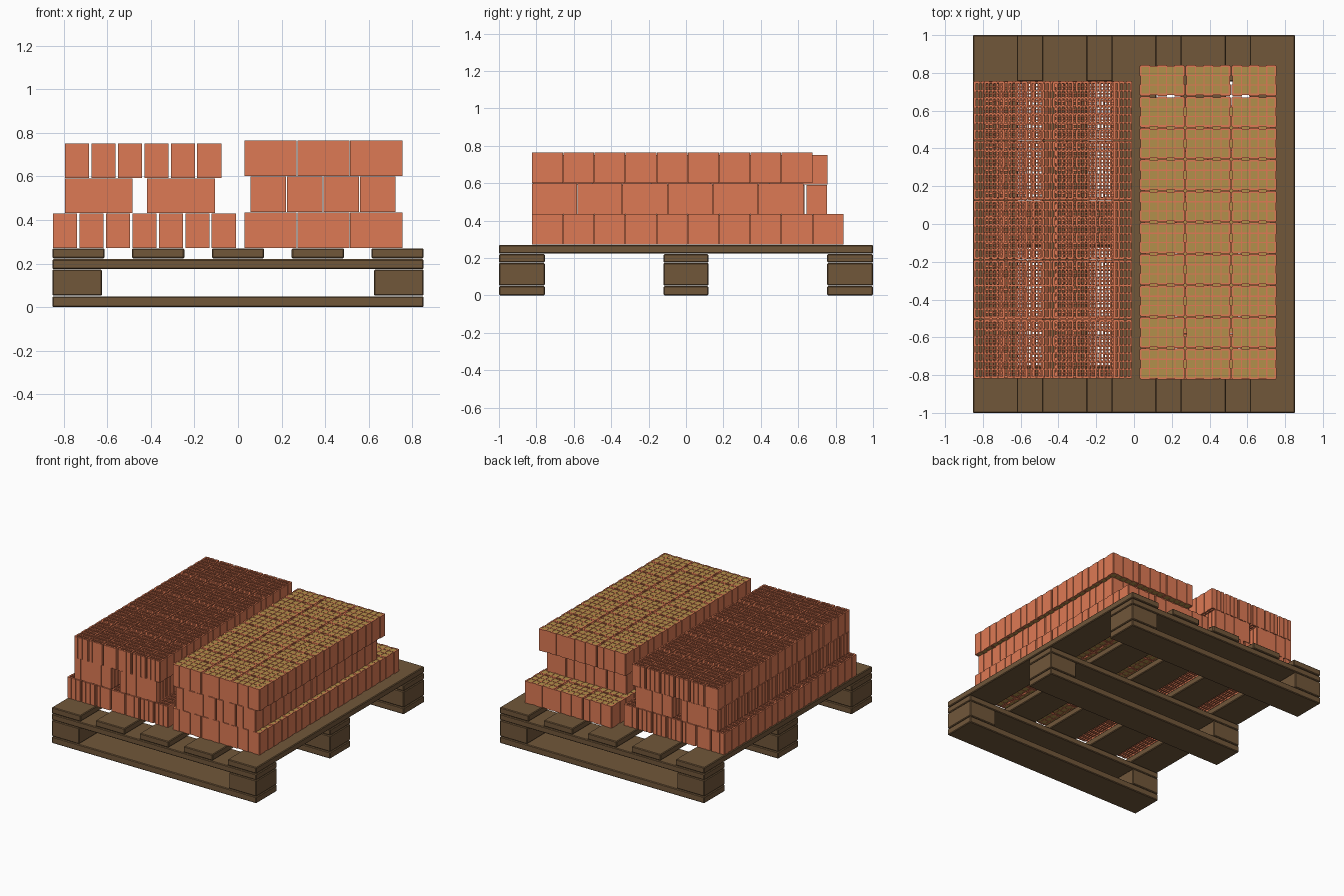
import bpy, bmesh, math

if "Cube" in bpy.data.objects:
    bpy.data.objects.remove(bpy.data.objects["Cube"])


def material(name, rgb):
    m = bpy.data.materials.new(name)
    m.diffuse_color = (*rgb, 1)
    m.use_nodes = True
    m.node_tree.nodes["Principled BSDF"].inputs["Base Color"].default_value = m.diffuse_color
    return m


WOOD = material("wood", (0.165, 0.095, 0.042))
CLAY = material("clay", (0.73, 0.195, 0.09))
FILL = material("insulation", (0.45, 0.28, 0.07))


def plank(name, x0, x1, y0, y1, z0, z1):
    bpy.ops.mesh.primitive_cube_add(size=1, location=((x0 + x1) / 2, (y0 + y1) / 2, (z0 + z1) / 2))
    ob = bpy.context.object
    ob.name = name
    ob.scale = (x1 - x0, y1 - y0, z1 - z0)
    bpy.ops.object.transform_apply(location=False, rotation=False, scale=True)
    ob.data.materials.append(WOOD)
    bev = ob.modifiers.new("soft_edges", 'BEVEL')
    bev.width = 0.005
    bev.segments = 1


def grid_lines(length, n, web, rib):
    """Coordinates of rib edge, then alternating webs and holes, then rib edge."""
    hole = (length - 2 * rib - (n + 1) * web) / n
    pts = [-length / 2, -length / 2 + rib]
    for i in range(n):
        pts += [pts[-1] + web, pts[-1] + web + hole]
    return pts + [length / 2 - rib, length / 2]


def brick_mesh(name, sx, sy, h, nx, ny, web, rib, filled):
    """Hollow brick: a cell grid with hole cells inside and grooves round the outside."""
    xs, ys = grid_lines(sx, nx, web, rib), grid_lines(sy, ny, web, rib)
    cx, cy = len(xs) - 1, len(ys) - 1

    def ridge(i):                      # raised ribs stand in front of every other hole
        return i % 4 != 0

    def solid(i, j):
        if not (0 <= i < cx and 0 <= j < cy):
            return False
        ex, ey = i in (0, cx - 1), j in (0, cy - 1)
        if ex and ey:
            return False
        if ex:
            return ridge(j)
        if ey:
            return ridge(i)
        return i % 2 == 1 or j % 2 == 1

    bm = bmesh.new()
    cache = {}

    def v(i, j, z):
        if (i, j, z) not in cache:
            cache[i, j, z] = bm.verts.new((xs[i], ys[j], z))
        return cache[i, j, z]

    def cap(i, j, z, up, mat=0):
        c = [v(i, j, z), v(i + 1, j, z), v(i + 1, j + 1, z), v(i, j + 1, z)]
        bm.faces.new(c if up else c[::-1]).material_index = mat

    for i in range(cx):
        for j in range(cy):
            if solid(i, j):
                cap(i, j, h, True)
                cap(i, j, 0, False)
                for di, dj, a, b in ((0, -1, (i, j), (i + 1, j)), (1, 0, (i + 1, j), (i + 1, j + 1)),
                                     (0, 1, (i + 1, j + 1), (i, j + 1)), (-1, 0, (i, j + 1), (i, j))):
                    if not solid(i + di, j + dj):
                        bm.faces.new((v(*a, 0), v(*b, 0), v(*b, h), v(*a, h)))
            elif filled and 0 < i < cx - 1 and 0 < j < cy - 1:
                cap(i, j, h - 0.002, True, 1)
                cap(i, j, 0.002, False, 1)
    me = bpy.data.meshes.new(name)
    bm.to_mesh(me)
    bm.free()
    me.materials.append(CLAY)
    me.materials.append(FILL)
    return me


def layer(name, mesh, x0, y0, z, px, py, nx, ny, turned=False):
    """Lay nx by ny linked bricks; x0, y0 is the corner, px, py the pitch."""
    for i in range(nx):
        for j in range(ny):
            ob = bpy.data.objects.new(f"{name}_{i}_{j}", mesh)
            ob.location = (x0 + (i + 0.5) * px, y0 + (j + 0.5) * py, z)
            ob.rotation_euler.z = math.pi / 2 if turned else 0
            bpy.context.collection.objects.link(ob)


# Pallet: runners, end blocks, cross boards
for y0, y1 in ((-1, -0.755), (-0.12, 0.12), (0.755, 1)):
    plank("bottom_runner", -0.853, 0.853, y0, y1, 0, 0.049)
    plank("cross_board", -0.853, 0.853, y0, y1, 0.175, 0.22)
    for s in (-1, 1):
        xa, xb = sorted((s * 0.625, s * 0.853))
        plank("pallet_block", xa, xb, y0, y1, 0.052, 0.173)

# Deck boards
for k in range(-2, 3):
    x = k * 0.3665
    plank("deck_board", x - 0.12, x + 0.12, -1, 1, 0.224, 0.27)

# Right stack: insulated bricks, middle layer turned
wide = brick_mesh("insulated_brick", 0.24, 0.164, 0.163, 5, 3, 0.006, 0.005, True)
layer("insulated_low", wide, 0.028, -0.824, 0.271, 0.243, 0.1668, 3, 10)
layer("insulated_mid", wide, 0.055, -0.824, 0.436, 0.1675, 0.242, 4, 6, True)
layer("insulated_top", wide, 0.028, -0.824, 0.601, 0.243, 0.1668, 3, 9)

# Left stack: hollow partition bricks, middle layer turned
slim = brick_mesh("hollow_brick", 0.111, 0.312, 0.158, 5, 7, 0.008, 0.004, False)
layer("hollow_low", slim, -0.855, -0.82, 0.272, 0.1215, 0.3155, 7, 5)
layer("hollow_mid_left", slim, -0.797, -0.82, 0.433, 0.315, 0.1215, 1, 13, True)
layer("hollow_mid_right", slim, -0.419, -0.82, 0.433, 0.315, 0.1215, 1, 13, True)
layer("hollow_top", slim, -0.8, -0.82, 0.593, 0.1215, 0.3155, 6, 5)
